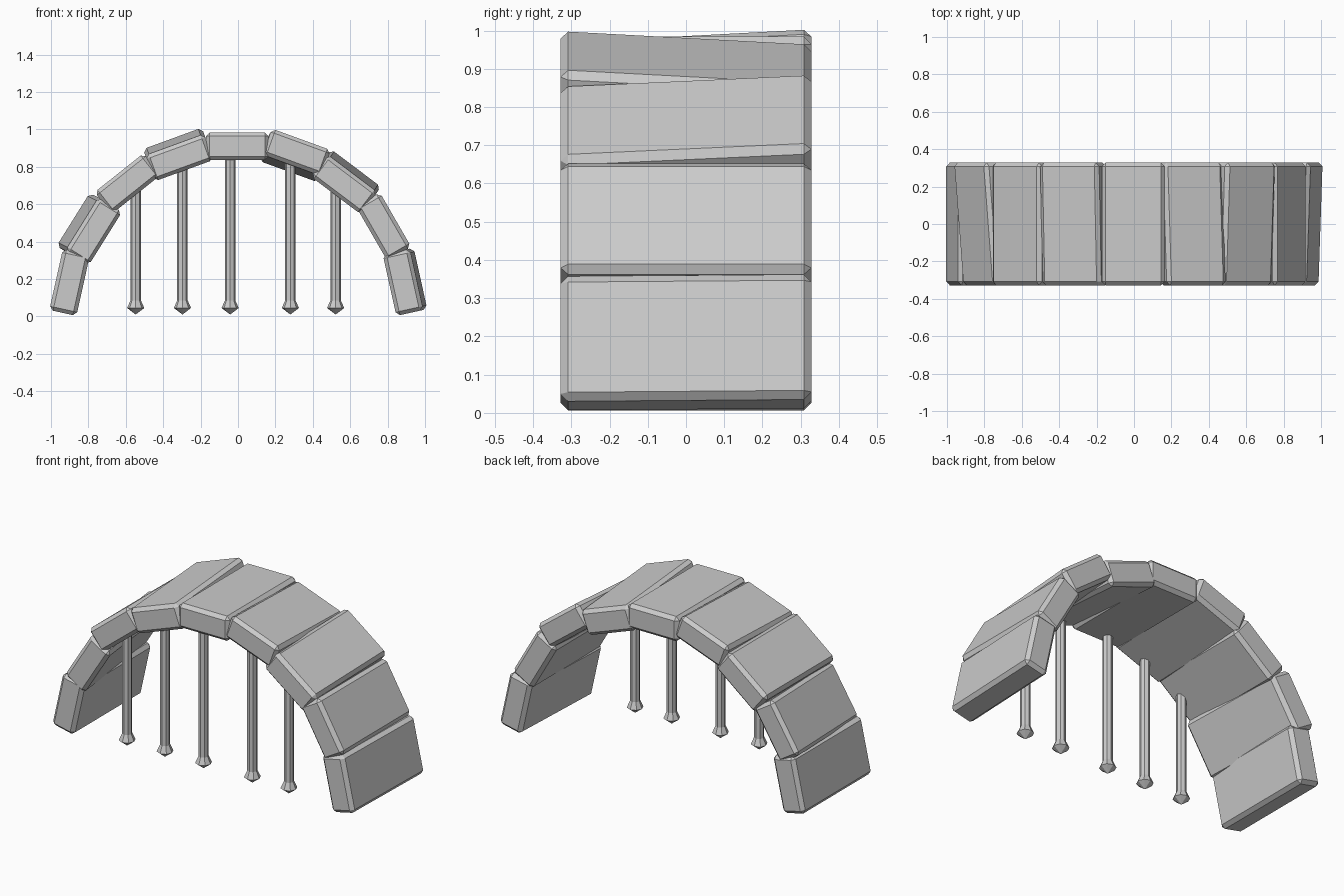
import bpy, bmesh, math

if "Cube" in bpy.data.objects:
    bpy.data.objects.remove(bpy.data.objects["Cube"])

# each arch stone: front centre x, z, tilt in degrees, back-end shift in x, z
STONES = [
    (-0.900, 0.182, 77.5, 0.0, 0.0),
    (-0.770, 0.455, 58, -0.050, 0.025),
    (-0.590, 0.710, 38.5, 0.0, 0.0),
    (-0.313, 0.848, 20, -0.013, 0.035),
    (-0.004, 0.910, 0, 0.0, 0.0),
    (0.314, 0.878, -20, -0.020, -0.035),
    (0.567, 0.705, -37, 0.020, 0.030),
    (0.778, 0.480, -60, 0.0, 0.0),
    (0.882, 0.182, -77.5, 0.022, 0.005),
]
LENGTH, THICK, HALF_DEPTH, BEVEL = 0.335, 0.148, 0.328, 0.02


def make_object(name, bm):
    bmesh.ops.recalc_face_normals(bm, faces=bm.faces)
    mesh = bpy.data.meshes.new(name)
    bm.to_mesh(mesh)
    bm.free()
    obj = bpy.data.objects.new(name, mesh)
    bpy.context.collection.objects.link(obj)
    return obj


# skewed, chamfered stone block
def stone(name, x, z, tilt, dx, dz):
    bm = bmesh.new()
    bmesh.ops.create_cube(bm, size=2)
    c, s = math.cos(math.radians(tilt)), math.sin(math.radians(tilt))
    for v in bm.verts:
        u, w = v.co.x * LENGTH / 2, v.co.z * THICK / 2
        back = (v.co.y + 1) / 2
        v.co = (x + dx * back + c * u - s * w,
                v.co.y * HALF_DEPTH,
                z + dz * back + s * u + c * w)
    bmesh.ops.bevel(bm, geom=bm.edges[:], offset=BEVEL, segments=1, affect='EDGES')
    make_object(name, bm)


# gate bar with a pointed foot, turned from a profile
def bar(name, x, top, sides=8):
    profile = [(0.028, top), (0.028, 0.085), (0.046, 0.045)]
    bm = bmesh.new()
    rings = [[bm.verts.new((x + r * math.cos(2 * math.pi * i / sides),
                            -0.265 + r * math.sin(2 * math.pi * i / sides), z))
              for i in range(sides)] for r, z in profile]
    tip = bm.verts.new((x, -0.265, 0.01))
    bm.faces.new(rings[0])
    for i in range(sides):
        j = (i + 1) % sides
        for a, b in zip(rings, rings[1:]):
            bm.faces.new((a[i], a[j], b[j], b[i]))
        bm.faces.new((rings[-1][i], rings[-1][j], tip))
    make_object(name, bm)


for n, data in enumerate(STONES, 1):
    stone(f"arch_stone_{n}", *data)

for n, (x, top) in enumerate([(-0.547, 0.70), (-0.297, 0.82), (-0.042, 0.87),
                              (0.28, 0.83), (0.522, 0.70)], 1):
    bar(f"gate_bar_{n}", x, top)
